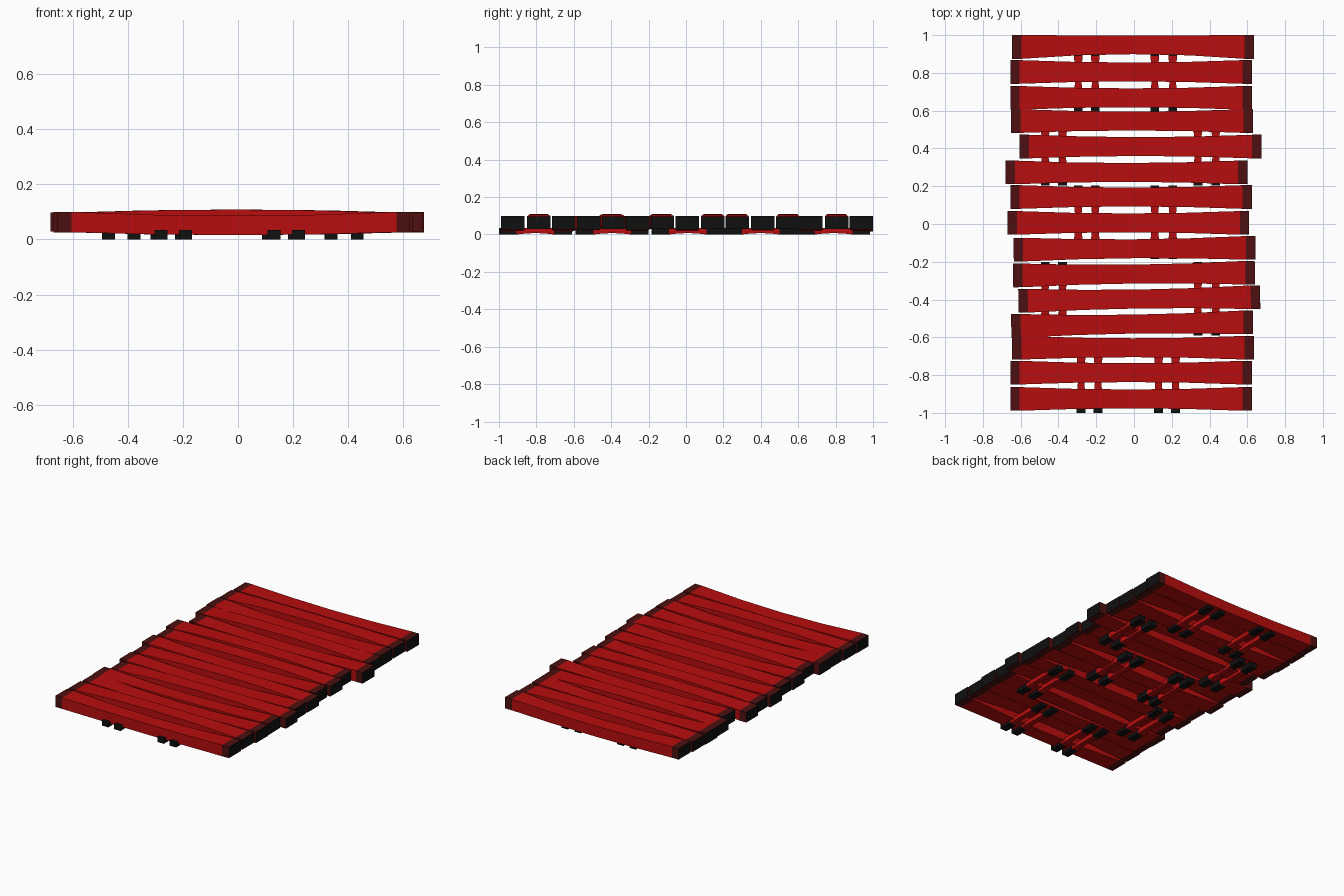
import bpy, bmesh
from mathutils import Matrix, Vector

cube = bpy.data.objects.get("Cube")
if cube:
    bpy.data.objects.remove(cube, do_unlink=True)


def material(name, colour):
    m = bpy.data.materials.new(name)
    m.use_nodes = True
    m.diffuse_color = (*colour, 1)
    m.node_tree.nodes["Principled BSDF"].inputs["Base Color"].default_value = (*colour, 1)
    return m


RED = material("red paint", (0.48, 0.004, 0.004))
DARK = material("dark red edge", (0.075, 0.005, 0.005))
BLACK = material("black end grain", (0.005, 0.005, 0.005))


def bar(name, length, half_w, half_h, cap, waist, thin, lift, shift, matrix, cap_mat):
    """Waisted bar along x with painted caps and dark end faces."""
    end, inner = length / 2, length / 2 - cap
    stations = [-end, -inner, -inner / 2, 0, inner / 2, inner, end]
    bm = bmesh.new()
    rings = []
    for x in stations:
        t = max(0, 1 - (x / inner) ** 2)
        w, h = half_w * (1 - waist * t), half_h * (1 - thin * t)
        rings.append([bm.verts.new((x, sy * w + shift * t, sz * h + lift * t))
                      for sy, sz in ((-1, -1), (1, -1), (1, 1), (-1, 1))])
    for a, b in zip(rings, rings[1:]):
        for i in range(4):
            j = (i + 1) % 4
            face = bm.faces.new((a[i], a[j], b[j], b[i]))
            face.material_index = 1 if a is rings[0] or b is rings[-1] else 0
    for ring in (rings[0], rings[-1]):
        bm.faces.new(ring).material_index = 2
    bmesh.ops.recalc_face_normals(bm, faces=bm.faces)
    mesh = bpy.data.meshes.new(name)
    bm.to_mesh(mesh)
    bm.free()
    for m in (RED, cap_mat, BLACK):
        mesh.materials.append(m)
    obj = bpy.data.objects.new(name, mesh)
    obj.matrix_world = matrix
    bpy.context.collection.objects.link(obj)


# Cross planks, back to front: centre x, centre y, yaw, bowed upward
PLANKS = [
    (-.005, .937, 0, 0), (-.015, .805, 0, 1), (-.015, .668, 0, 0),
    (-.01, .545, 0, 1), (.035, .41, 0, 0), (-.04, .273, 0, 1),
    (-.015, .143, 0, 1), (-.03, .006, 0, 0), (.003, -.131, .008, 1),
    (0, -.265, .012, 0), (.028, -.397, .016, 1), (-.01, -.53, .016, 0),
    (-.005, -.655, 0, 0), (-.015, -.787, 0, 1), (-.015, -.926, 0, 0),
]
for n, (x, y, yaw, bowed) in enumerate(PLANKS, 1):
    place = Matrix.Translation((x, y, .063)) @ Matrix.Rotation(yaw, 4, "Z")
    bar(f"plank_{n}", 1.28, .0625, .037 - .003 * bowed, .05, .2, .05,
        .013 if bowed else -.012, .012 if n == 1 else 0, place, DARK)

# Paired rods underneath, in staggered rows
INNER_BACK = (-.295, -.205, .11, .205)
INNER_FRONT = (-.28, -.19, .13, .22)
OUTER = (-.47, -.378, .338, .433)
ROWS = [(.79, INNER_BACK), (.4, OUTER), (.01, INNER_BACK),
        (-.395, OUTER), (-.805, INNER_FRONT)]
for r, (y, columns) in enumerate(ROWS, 1):
    for c, x in enumerate(columns, 1):
        place = Matrix.Translation((x, y, .017)) @ Matrix.Rotation(1.5708, 4, "Z")
        bar(f"rod_{r}_{c}", .39, .0235, .017, .095, .3, .2,
            .004, 0, place, BLACK)
